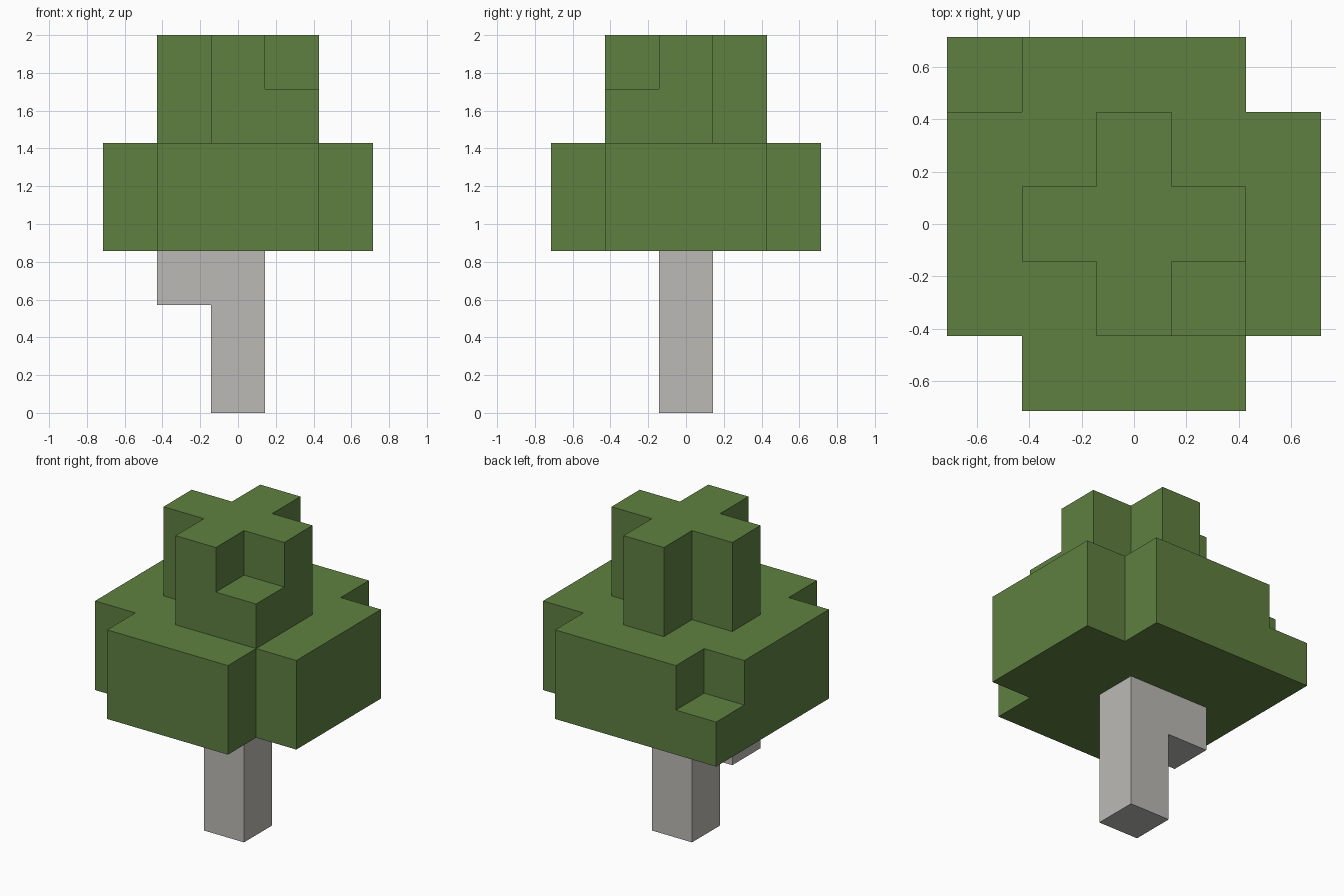
import bpy, bmesh
from mathutils import Vector

cube = bpy.data.objects.get("Cube")
if cube:
    bpy.data.objects.remove(cube, do_unlink=True)

U = 2 / 7  # edge of one block
SIDES = [Vector(d) for d in ((1, 0, 0), (-1, 0, 0), (0, 1, 0),
                             (0, -1, 0), (0, 0, 1), (0, 0, -1))]


def material(name, rgb):
    mat = bpy.data.materials.new(name)
    mat.use_nodes = True
    mat.diffuse_color = (*rgb, 1)
    mat.node_tree.nodes["Principled BSDF"].inputs["Base Color"].default_value = (*rgb, 1)
    return mat


def block_part(name, layers, base, mat):
    """Outer skin of stacked block layers; each layer's rows run back to front."""
    cells = set()
    for k, layer in enumerate(layers):
        rows = layer.split()
        for j, row in enumerate(rows):
            cells |= {(i - len(row) // 2, len(rows) // 2 - j, base + k)
                      for i, c in enumerate(row) if c == "#"}
    bm = bmesh.new()
    for cell in sorted(cells):
        centre = Vector(cell) + Vector((0, 0, 0.5))
        for n in SIDES:
            if tuple(int(a + b) for a, b in zip(cell, n)) in cells:
                continue
            u = Vector((n.y, n.z, n.x))
            v = n.cross(u)
            corners = [centre + (n + u * a + v * b) / 2
                       for a, b in ((-1, -1), (1, -1), (1, 1), (-1, 1))]
            bm.faces.new([bm.verts.new(p * U) for p in corners])
    bmesh.ops.remove_doubles(bm, verts=bm.verts, dist=0.001)
    # Merge coplanar squares into large flat faces
    bmesh.ops.dissolve_limit(bm, angle_limit=0.01, verts=bm.verts, edges=bm.edges)
    mesh = bpy.data.meshes.new(name)
    bm.to_mesh(mesh)
    bm.free()
    mesh.materials.append(mat)
    obj = bpy.data.objects.new(name, mesh)
    bpy.context.collection.objects.link(obj)
    return obj


leaf_green = material("leaf green", (0.114, 0.216, 0.051))
bark_grey = material("bark grey", (0.503, 0.491, 0.462))

# Trunk with a stub branch just under the leaves
block_part("trunk", [".#.", ".#.", "##."], 0, bark_grey)

# Wide lower crown and narrow top, each with one half-filled corner
block_part("foliage", [
    "####. ##### ##### ##### .###.",
    ".###. ##### ##### ##### .###.",
    ".#. ### .##",
    ".#. ### .#.",
], 3, leaf_green)
